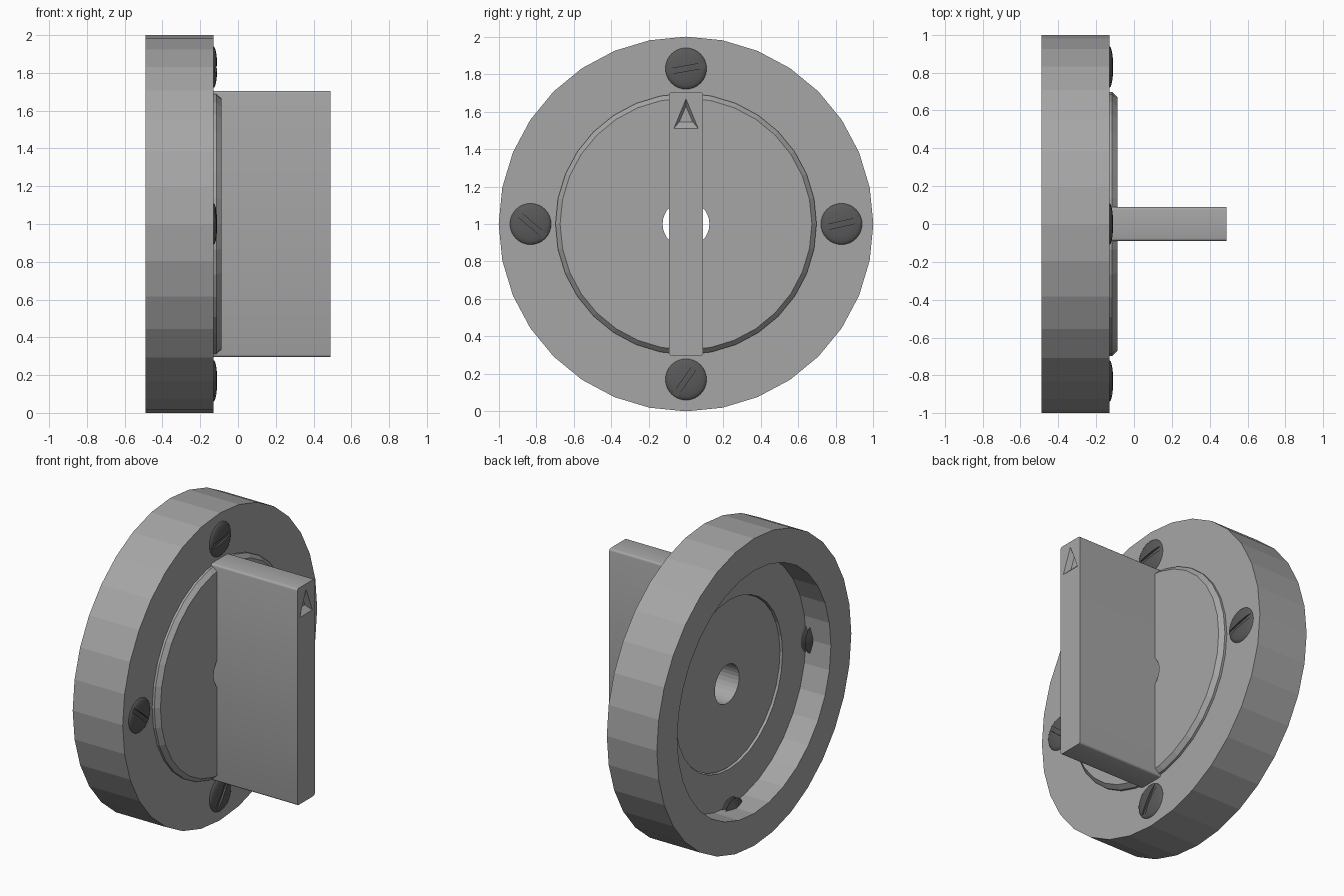
import bpy, bmesh, math
from mathutils import Matrix, Vector

if "Cube" in bpy.data.objects:
    bpy.data.objects.remove(bpy.data.objects["Cube"])


def material(name, v):
    m = bpy.data.materials.new(name)
    m.diffuse_color = (v, v, v, 1)
    m.use_nodes = True
    m.node_tree.nodes["Principled BSDF"].inputs["Base Color"].default_value = m.diffuse_color
    return m


grey = material("grey_metal", 0.38)
dark = material("dark_metal", 0.1)


def finish(name, bm, mat):
    bmesh.ops.recalc_face_normals(bm, faces=bm.faces[:])
    me = bpy.data.meshes.new(name)
    bm.to_mesh(me)
    bm.free()
    me.materials.append(mat)
    ob = bpy.data.objects.new(name, me)
    bpy.context.collection.objects.link(ob)
    return ob


def lathe(name, profile, sides, mat, closed=True, centre=(0, 1)):
    """Spin (x, radius) points about an axis parallel to x."""
    bm = bmesh.new()
    rings = []
    for x, r in profile:
        angles = [2 * math.pi * i / sides for i in range(sides)]
        rings.append([bm.verts.new((x, centre[0] + r * math.sin(a),
                                    centre[1] + r * math.cos(a))) for a in angles])
    pairs = list(zip(rings, rings[1:]))
    if closed:
        pairs.append((rings[-1], rings[0]))
    else:
        bm.faces.new(rings[0])
        bm.faces.new(rings[-1])
    for a, b in pairs:
        for i in range(sides):
            j = (i + 1) % sides
            bm.faces.new((a[i], a[j], b[j], b[i]))
    return finish(name, bm, mat)


def loft(name, low, high, mat):
    """Join two outlines of equal length into a capped solid."""
    bm = bmesh.new()
    a = [bm.verts.new(p) for p in low]
    b = [bm.verts.new(p) for p in high]
    bm.faces.new(a)
    bm.faces.new(b)
    for i in range(len(a)):
        j = (i + 1) % len(a)
        bm.faces.new((a[i], a[j], b[j], b[i]))
    return finish(name, bm, mat)


def cut(ob, cutter):
    mod = ob.modifiers.new("cut", "BOOLEAN")
    mod.operation = "DIFFERENCE"
    mod.solver = "EXACT"
    mod.object = cutter
    bpy.context.view_layer.objects.active = ob
    bpy.ops.object.modifier_apply(modifier=mod.name)
    bpy.data.objects.remove(cutter)


def smooth(ob, degrees):
    bpy.ops.object.select_all(action="DESELECT")
    ob.select_set(True)
    bpy.context.view_layer.objects.active = ob
    bpy.ops.object.shade_smooth_by_angle(angle=math.radians(degrees))


# Housing: thick ring, hollow at the back, open in the middle
lathe("housing", [(-0.49, 1), (-0.13, 1), (-0.13, 0.55), (-0.31, 0.55),
                  (-0.31, 0.79), (-0.49, 0.79)], 32, grey)

# Knob base: chamfered disc with a plug and a shaft hole
lathe("knob_base", [(-0.295, 0.125), (-0.295, 0.545), (-0.13, 0.545), (-0.13, 0.697),
                    (-0.115, 0.697), (-0.088, 0.672), (-0.088, 0.125)], 32, grey)

# Grip: upright blade with rounded long edges
w, h, c = 0.09, 0.705, 0.014
outline = []
for k, (sy, sz) in enumerate([(1, 1), (-1, 1), (-1, -1), (1, -1)]):
    for step in range(4):
        a = math.radians(90 * k + 30 * step)
        outline.append((sy * (w - c) + c * math.cos(a), 1 + sz * (h - c) + c * math.sin(a)))
grip = loft("grip", [(-0.13, y, z) for y, z in outline],
            [(0.49, y, z) for y, z in outline], grey)

# Arrow: sunken triangle with sloping walls
floor = [(0.455, 0, 1.628), (0.455, -0.036, 1.545), (0.455, 0.036, 1.545)]
rim = [(0.49, 0, 1.668), (0.49, -0.065, 1.51), (0.49, 0.065, 1.51)]
over = [Vector(r) + (Vector(r) - Vector(f)) * 0.2 for f, r in zip(floor, rim)]
cut(grip, loft("arrow_cutter", floor, over, grey))
smooth(grip, 32)

# Screws: domed slotted heads with threaded shanks
screws = [("top", 0, 1.83, 10), ("left", -0.83, 1, -40),
          ("right", 0.83, 1, 13), ("bottom", 0, 0.17, 55)]
for side, y, z, turn in screws:
    dome = [(-0.15, 0.11), (-0.13, 0.11)]
    for k in range(1, 6):
        t = math.radians(17 * k)
        dome.append((-0.13 + 0.02 * math.sin(t), 0.11 * math.cos(t)))
    head = lathe("screw_head_" + side, dome, 32, dark, False, (y, z))
    place = Matrix.Translation((0, y, z)) @ Matrix.Rotation(math.radians(turn), 4, "X")
    corners = [(-0.11, -0.014), (0.11, -0.014), (0.11, 0.014), (-0.11, 0.014)]
    cut(head, loft("slot_cutter", [place @ Vector((-0.123, a, b)) for a, b in corners],
                   [place @ Vector((-0.08, a, b)) for a, b in corners], dark))
    smooth(head, 30)
    thread = [(-0.14, 0.06)]
    for k in range(7):
        x = -0.15 - 0.03 * k
        thread += [(x, 0.06), (x - 0.015, 0.1)]
    thread += [(-0.36, 0.05), (-0.37, 0.01)]
    lathe("screw_shank_" + side, thread, 16, dark, False, (y, z))
